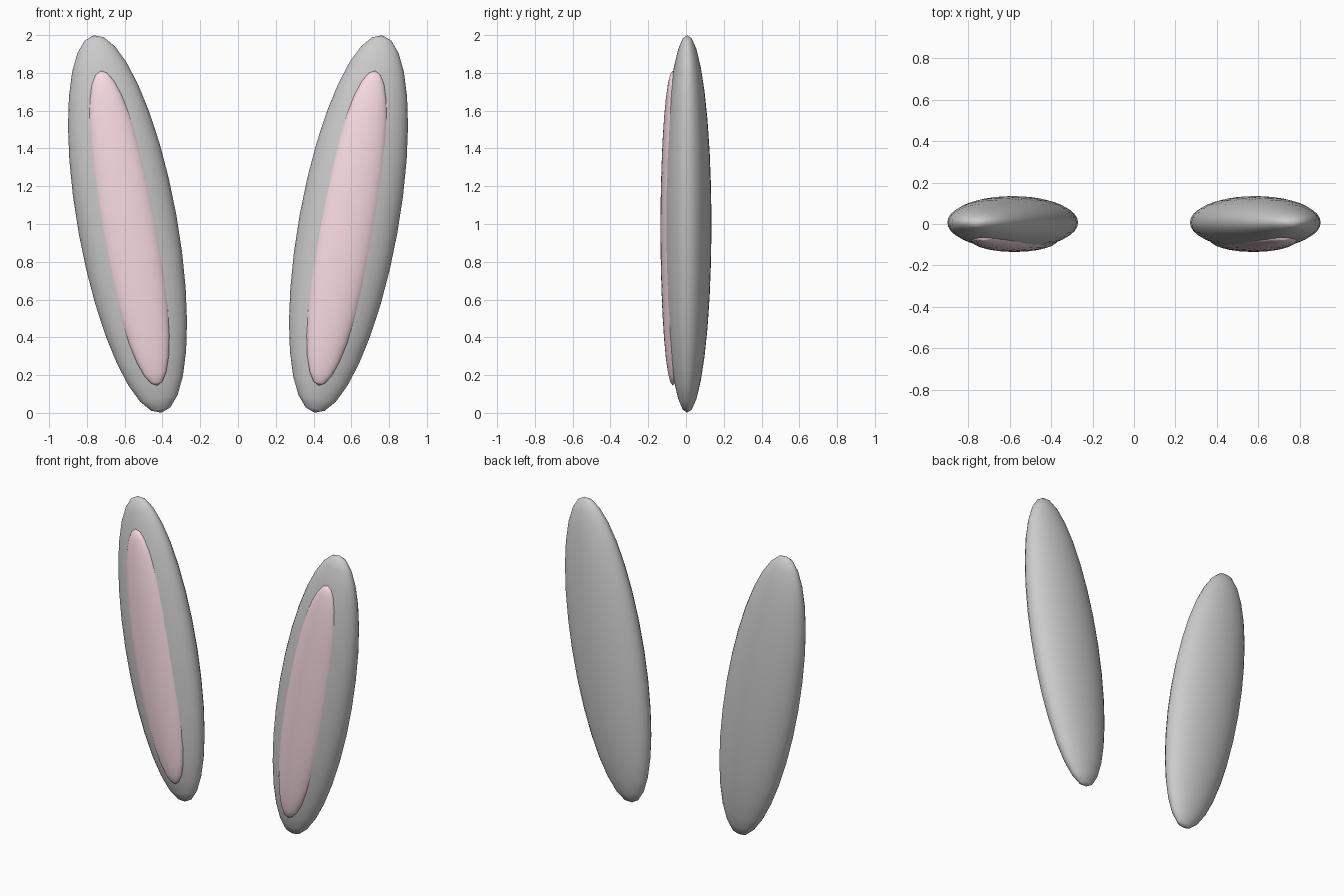
import bpy
from math import radians

if "Cube" in bpy.data.objects:
    bpy.data.objects.remove(bpy.data.objects["Cube"])

pink = bpy.data.materials.new("pink")
pink.diffuse_color = (0.95, 0.72, 0.77, 1)
pink.use_nodes = True
pink.node_tree.nodes["Principled BSDF"].inputs["Base Color"].default_value = pink.diffuse_color


def ellipsoid(name, loc, radii, tilt, mat=None):
    bpy.ops.mesh.primitive_uv_sphere_add(segments=32, ring_count=16, radius=1,
                                         location=loc, rotation=(0, radians(tilt), 0))
    ob = bpy.context.object
    ob.name = name
    ob.scale = radii
    bpy.ops.object.transform_apply(location=False, rotation=False, scale=True)
    bpy.ops.object.shade_smooth()
    if mat:
        ob.data.materials.append(mat)
    return ob


for side, s in (("left", -1), ("right", 1)):
    # Outer ear, leaning outwards at the top
    ellipsoid(f"{side}_outer_ear", (s * 0.585, 0.007, 1.0), (0.263, 0.128, 1.015), s * 10.2)
    # Pink inner ear, half sunk into the front
    ellipsoid(f"{side}_inner_ear", (s * 0.577, -0.07, 0.978), (0.157, 0.065, 0.846), s * 10.2, pink)
